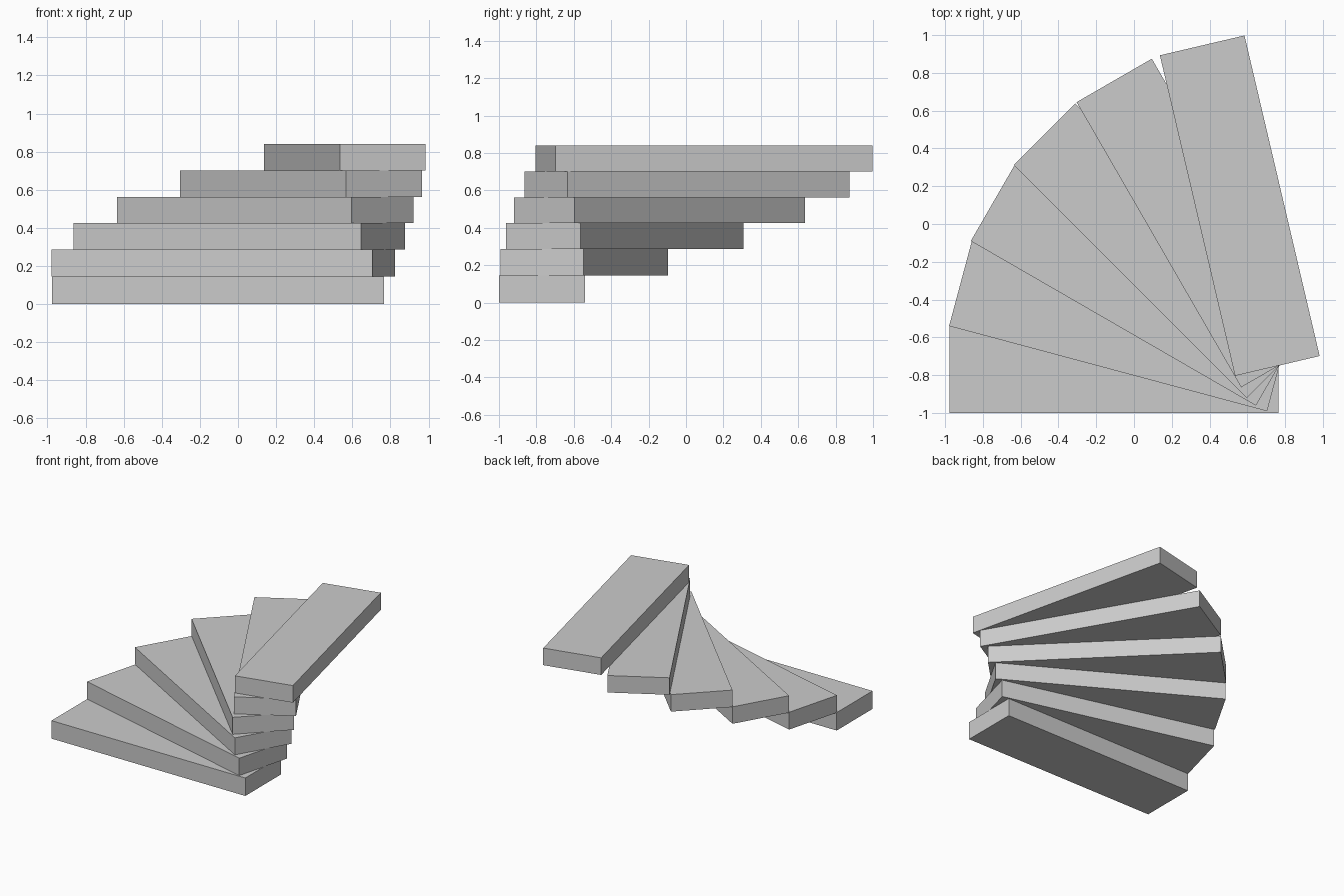
import bpy
from math import radians
from mathutils import Vector, Matrix

if "Cube" in bpy.data.objects:
    bpy.data.objects.remove(bpy.data.objects["Cube"])

LENGTH, WIDTH = 1.743, 0.46

# Winder treads: outer near corner x, y, turn angle, bottom z, top z
treads = [
    (-0.977, -1.0, 0, 0.0, 0.146),
    (-0.979, -0.54, -15, 0.146, 0.287),
    (-0.864, -0.09, -30, 0.287, 0.425),
    (-0.636, 0.312, -45, 0.425, 0.563),
    (-0.304, 0.645, -60, 0.563, 0.701),
    (0.137, 0.893, -76.8, 0.701, 0.84),
]


def add_tread(name, x, y, angle, z0, z1):
    turn = Matrix.Rotation(radians(angle), 3, 'Z')
    centre = Vector((x, y, (z0 + z1) / 2)) + turn @ Vector((LENGTH / 2, WIDTH / 2, 0))
    bpy.ops.mesh.primitive_cube_add(size=1, location=centre, rotation=(0, 0, radians(angle)))
    obj = bpy.context.object
    obj.name = name
    obj.scale = (LENGTH, WIDTH, z1 - z0)
    bpy.ops.object.transform_apply(location=False, rotation=False, scale=True)


for i, tread in enumerate(treads, 1):
    add_tread(f"stair_tread_{i}", *tread)
